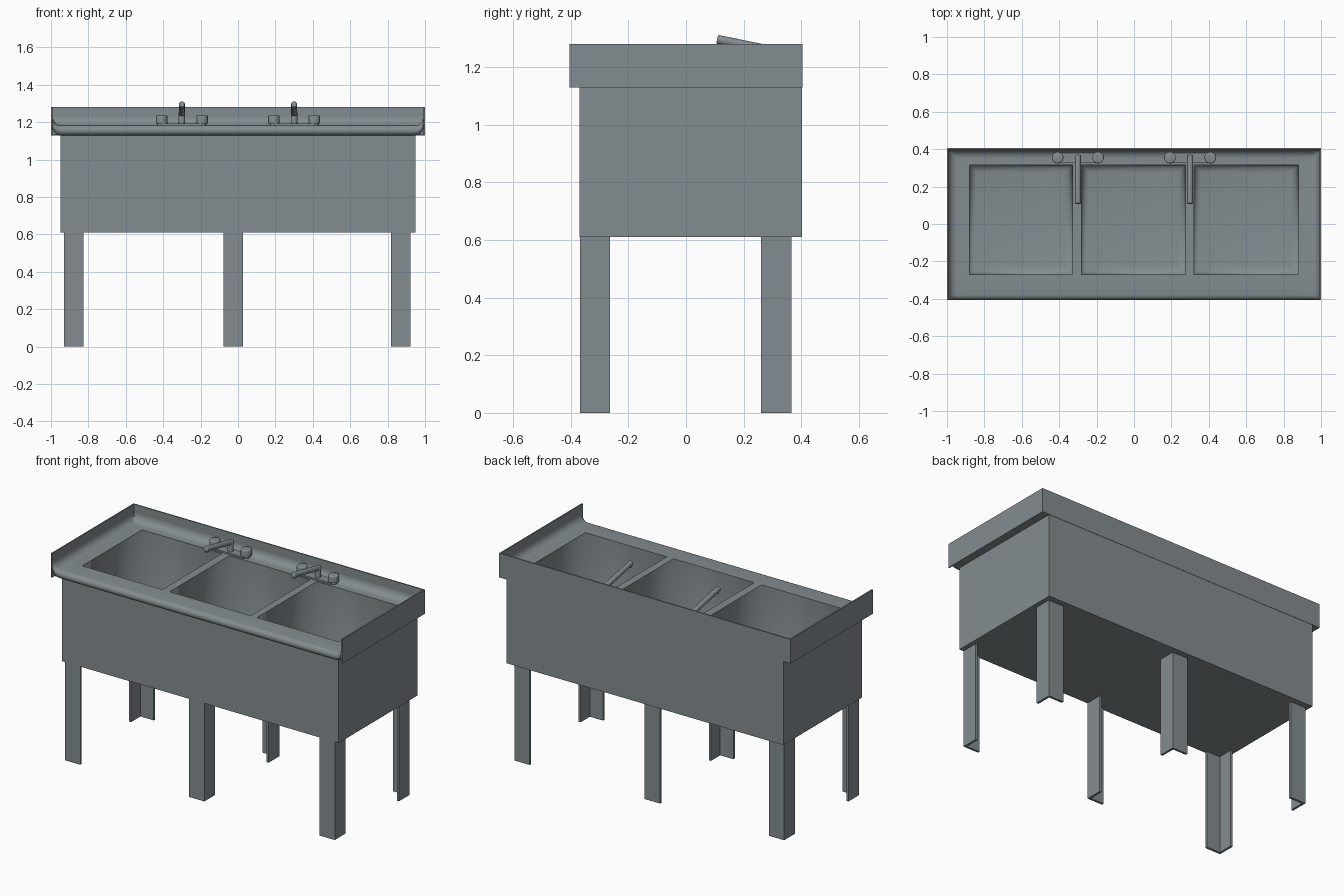
import bpy, bmesh, math
from mathutils import Vector

if "Cube" in bpy.data.objects:
    bpy.data.objects.remove(bpy.data.objects["Cube"])

steel = bpy.data.materials.new("brushed steel grey")
steel.diffuse_color = (0.23, 0.265, 0.28, 1)
steel.use_nodes = True
steel.node_tree.nodes["Principled BSDF"].inputs["Base Color"].default_value = steel.diffuse_color


def finish(name, bm, angle=35):
    me = bpy.data.meshes.new(name)
    bm.to_mesh(me)
    bm.free()
    ob = bpy.data.objects.new(name, me)
    bpy.context.collection.objects.link(ob)
    me.materials.append(steel)
    bpy.ops.object.select_all(action='DESELECT')
    ob.select_set(True)
    bpy.context.view_layer.objects.active = ob
    bpy.ops.object.shade_smooth_by_angle(angle=math.radians(angle))
    return ob


def add_box(bm, x0, x1, y0, y1, z0, z1, open_top=False):
    vs = bmesh.ops.create_cube(bm, size=1)["verts"]
    for v in vs:
        v.co = ((x0 + x1) / 2 + v.co.x * (x1 - x0),
                (y0 + y1) / 2 + v.co.y * (y1 - y0),
                (z0 + z1) / 2 + v.co.z * (z1 - z0))
    if open_top:
        top = [f for f in {f for v in vs for f in v.link_faces} if f.normal.z > 0.9
               or all(abs(v.co.z - z1) < 1e-5 for v in f.verts)]
        bmesh.ops.delete(bm, geom=top, context='FACES')


def add_rod(bm, a, b, r, bevel=0.0, seg=20):
    a, b = Vector(a), Vector(b)
    d = b - a
    vs = bmesh.ops.create_cone(bm, cap_ends=True, segments=seg, radius1=r,
                               radius2=r, depth=d.length)["verts"]
    if bevel:
        rim = [e for e in {e for v in vs for e in v.link_edges}
               if e.verts[0].co.z > 0 and e.verts[1].co.z > 0]
        res = bmesh.ops.bevel(bm, geom=rim, offset=bevel, segments=3,
                              profile=0.5, affect='EDGES')
        vs = list({v for v in vs if v.is_valid} | set(res["verts"]))
    rot = Vector((0, 0, 1)).rotation_difference(d).to_matrix()
    for v in vs:
        v.co = rot @ v.co + (a + b) / 2


# Worktop: a grid with coved sides and back, a rolled front and three openings
DECK, W, D, T, C, R = 1.182, 1.0, 0.405, 0.008, 0.045, 0.026
basins = [(-0.88, -0.33), (-0.28, 0.275), (0.32, 0.88)]
BY0, BY1, FLOOR = -0.27, 0.315, 0.63
cove = [(C * (1 - math.sin(t)), C * (1 - math.cos(t)))
        for t in [math.pi / 2 * i / 6 for i in range(7)]]
xs = [(-W + T + d, h) for d, h in reversed(cove)]
xs += [(x, 0) for b in basins for x in b]
xs += [(W - T - d, h) for d, h in cove]
roll = [(-D + R - R * math.sin(t), R * (math.cos(t) - 1))
        for t in [math.pi * i / 10 for i in range(11)]]
ys = [(y, h) for y, h in reversed(roll)] + [(BY0, 0), (BY1, 0)]
ys += [(D - T - d, h) for d, h in cove]
bm = bmesh.new()
grid = [[bm.verts.new((x, y, DECK + max(hx, hy, 0) + min(hy, 0)))
         for y, hy in ys] for x, hx in xs]
for i in range(len(xs) - 1):
    for j in range(len(ys) - 1):
        hole = ys[j][0] == BY0 and (xs[i][0], xs[i + 1][0]) in basins
        if not hole:
            bm.faces.new((grid[i][j], grid[i + 1][j],
                          grid[i + 1][j + 1], grid[i][j + 1]))
finish("worktop", bm, 40)

# Basins: open boxes with softened floors
for n, (x0, x1) in enumerate(basins):
    bm = bmesh.new()
    add_box(bm, x0, x1, BY0, BY1, FLOOR, DECK, open_top=True)
    low = [e for e in bm.edges if all(v.co.z < FLOOR + 0.01 for v in e.verts)]
    bmesh.ops.bevel(bm, geom=low, offset=0.04, segments=4, profile=0.5, affect='EDGES')
    bmesh.ops.reverse_faces(bm, faces=bm.faces[:])
    finish("basin_%d" % (n + 1), bm, 100)

# Upstand panels on both sides and the back
bm = bmesh.new()
for s in (-1, 1):
    add_box(bm, min(s * W, s * (W - T)), max(s * W, s * (W - T)), -D, D, 1.13, 1.28)
add_box(bm, -W + T, W - T, D - T, D, 1.13, 1.28)
finish("splash_panels", bm)

# Underside of the overhanging rim
bm = bmesh.new()
for s in (-1, 1):
    add_box(bm, min(s * 0.94, s * 0.995), max(s * 0.94, s * 0.995), -D + R, D - T, 1.13, 1.136)
add_box(bm, -0.94, 0.94, -D + R, -0.36, 1.13, 1.136)
finish("rim_underside", bm)

# Main body
bm = bmesh.new()
add_box(bm, -0.95, 0.95, -0.37, 0.403, 0.61, 1.135, open_top=True)
finish("tub_body", bm)

# Angle-iron legs: outer corner position, flanges turn inward
L, TH = 0.105, 0.014
for col, (cx, sx) in {"left": (-0.93, 1), "middle": (0.027, -1), "right": (0.922, -1)}.items():
    for row, (cy, sy) in {"front": (-0.368, 1), "back": (0.366, -1)}.items():
        bm = bmesh.new()
        pts = [(0, 0), (L, 0), (L, TH), (TH, TH), (TH, L), (0, L)]
        f = bm.faces.new([bm.verts.new((cx + sx * a, cy + sy * b, 0)) for a, b in pts])
        up = bmesh.ops.extrude_face_region(bm, geom=[f])["geom"]
        for v in up:
            if isinstance(v, bmesh.types.BMVert):
                v.co.z = 0.612
        bmesh.ops.recalc_face_normals(bm, faces=bm.faces[:])
        finish("%s_%s_leg" % (row, col), bm)

# Taps: base plate, two knobs, post and a spout rising forwards
FY = 0.355
for side, cx in (("left", -0.3), ("right", 0.3)):
    bm = bmesh.new()
    add_box(bm, cx - 0.108, cx + 0.108, FY - 0.03, FY + 0.03, DECK - 0.002, DECK + 0.01)
    for s in (-1, 1):
        add_rod(bm, (cx + s * 0.108, FY, DECK), (cx + s * 0.108, FY, DECK + 0.012), 0.022)
        add_rod(bm, (cx + s * 0.108, FY, DECK + 0.012),
                (cx + s * 0.108, FY, 1.235), 0.031, 0.006)
    add_rod(bm, (cx, FY, DECK), (cx, FY, 1.255), 0.017, 0.004)
    add_rod(bm, (cx, FY + 0.012, 1.243), (cx, 0.108, 1.296), 0.016, 0.005)
    add_rod(bm, (cx, 0.124, 1.295), (cx, 0.124, 1.273), 0.011)
    finish(side + "_tap", bm)
